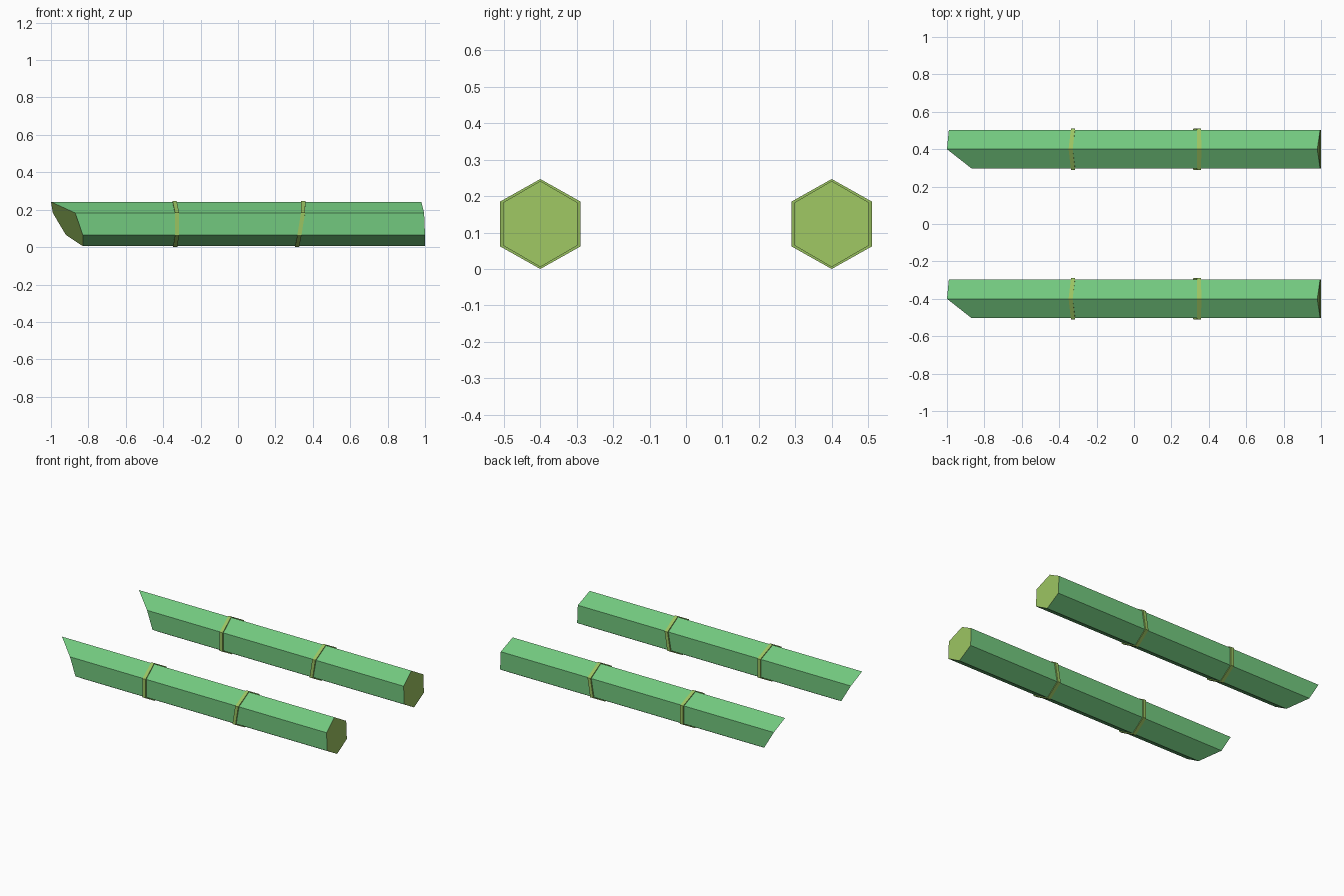
import bpy, bmesh, math

if "Cube" in bpy.data.objects:
    bpy.data.objects.remove(bpy.data.objects["Cube"])

def material(name, color):
    m = bpy.data.materials.new(name)
    m.diffuse_color = (*color, 1)
    m.use_nodes = True
    m.node_tree.nodes["Principled BSDF"].inputs["Base Color"].default_value = m.diffuse_color
    return m

GREEN = material("stalk_green", (0.17, 0.58, 0.21))
LIME = material("cut_lime", (0.33, 0.55, 0.12))
CZ = 0.1235  # axis height

def hexagon(bm, xs, half_y, half_z, cy):
    # corners: top, front upper, front lower, bottom, back lower, back upper
    return [bm.verts.new((x, cy - half_y * math.sin(k * math.pi / 3) / math.sin(math.pi / 3),
                          CZ + half_z * math.cos(k * math.pi / 3)))
            for k, x in enumerate(xs)]

def bridge(bm, a, b):
    return [bm.faces.new((a[i], a[(i + 1) % 6], b[(i + 1) % 6], b[i])) for i in range(6)]

def finish(bm, name, mats):
    bmesh.ops.recalc_face_normals(bm, faces=bm.faces[:])
    me = bpy.data.meshes.new(name)
    bm.to_mesh(me)
    bm.free()
    for m in mats:
        me.materials.append(m)
    bpy.context.collection.objects.link(bpy.data.objects.new(name, me))

def stalk(name, cy):
    # hexagonal pole with a slanted cut on the left, almost square on the right
    bm = bmesh.new()
    left = hexagon(bm, (-1, -0.87, -0.83, -0.83, -0.92, -0.99), 0.102, 0.118, cy)
    right = hexagon(bm, (0.98, 0.995, 1, 1, 1, 0.995), 0.102, 0.118, cy)
    bridge(bm, left, right)
    for loop in (left, right):
        bm.faces.new(loop).material_index = 1
    finish(bm, name, (GREEN, LIME))

def node_ring(name, cy, xs, w=0.022):
    # thin raised band, slightly skewed, closed on the inside
    bm = bmesh.new()
    ends = [x + w for x in xs]
    loops = [hexagon(bm, xs, 0.11, 0.1235, cy), hexagon(bm, ends, 0.11, 0.1235, cy),
             hexagon(bm, ends, 0.099, 0.115, cy), hexagon(bm, xs, 0.099, 0.115, cy)]
    for i in range(4):
        bridge(bm, loops[i], loops[(i + 1) % 4])
    finish(bm, name, (LIME,))

for side, cy in (("front", -0.4), ("back", 0.4)):
    stalk(side + "_stalk", cy)
    node_ring(side + "_left_ring", cy, (-0.35, -0.337, -0.337, -0.347, -0.337, -0.337))
    node_ring(side + "_right_ring", cy, (0.338, 0.337, 0.317, 0.305, 0.317, 0.337))
